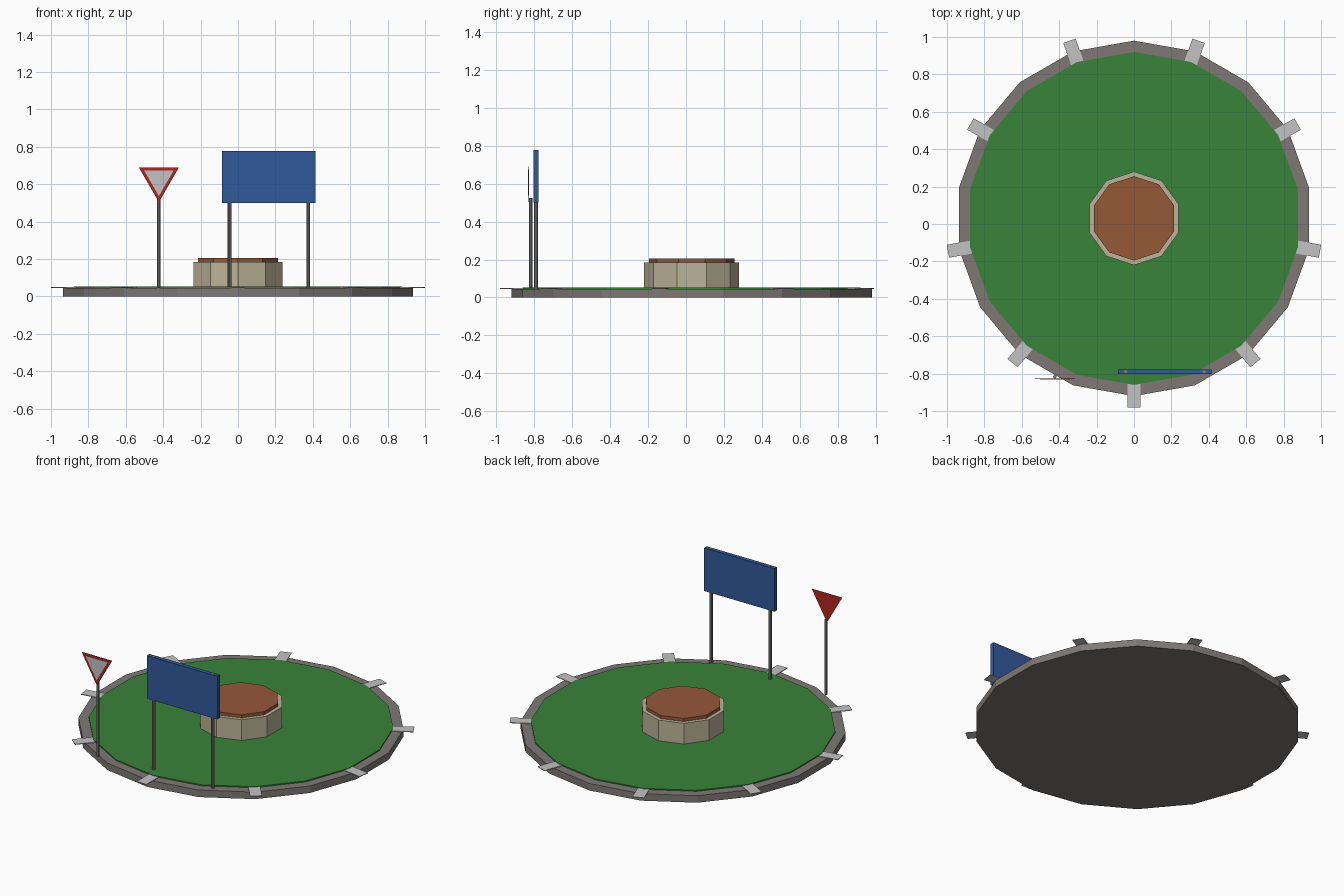
import bpy, bmesh, math
from mathutils import Matrix

if "Cube" in bpy.data.objects:
    bpy.data.objects.remove(bpy.data.objects["Cube"])

CY = 0.03  # centre of the island in y


def material(name, rgb):
    m = bpy.data.materials.new(name)
    m.diffuse_color = (*rgb, 1)
    m.use_nodes = True
    m.node_tree.nodes["Principled BSDF"].inputs["Base Color"].default_value = m.diffuse_color
    return m


GREEN = material("grass green", (0.04, 0.23, 0.04))
KERB = material("kerb grey", (0.21, 0.19, 0.18))
LIGHT = material("light grey", (0.54, 0.54, 0.54))
BLUE = material("board blue", (0.03, 0.10, 0.33))
STONE = material("planter stone", (0.50, 0.45, 0.31))
SOIL = material("soil brown", (0.30, 0.10, 0.04))
RED = material("sign red", (0.45, 0.018, 0.013))
STEEL = material("post steel", (0.20, 0.20, 0.19))


def finish(name, bm, mat):
    bmesh.ops.recalc_face_normals(bm, faces=bm.faces)
    me = bpy.data.meshes.new(name)
    bm.to_mesh(me)
    bm.free()
    me.materials.append(mat)
    ob = bpy.data.objects.new(name, me)
    bpy.context.collection.objects.link(ob)
    return ob


def prism(name, sides, r, x, y, z0, z1, mat):
    """Upright prism with a corner pointing towards +y."""
    bm = bmesh.new()
    ring = [bm.verts.new((x + r * math.sin(2 * math.pi * i / sides),
                          y + r * math.cos(2 * math.pi * i / sides), z0))
            for i in range(sides)]
    base = bm.faces.new(ring)
    ext = bmesh.ops.extrude_face_region(bm, geom=[base], use_keep_orig=True)
    top = [v for v in ext["geom"] if isinstance(v, bmesh.types.BMVert)]
    bmesh.ops.translate(bm, verts=top, vec=(0, 0, z1 - z0))
    return finish(name, bm, mat)


def box(name, lo, hi, mat, turn=None):
    bm = bmesh.new()
    bmesh.ops.create_cube(bm, size=1)
    for v in bm.verts:
        v.co = [(a + b) / 2 + c * (b - a) for a, b, c in zip(lo, hi, v.co)]
    if turn:
        bm.transform(turn)
    return finish(name, bm, mat)


def triangle(name, x, zc, r, y0, y1, mat):
    """Thin downward-pointing triangle plate facing -y."""
    bm = bmesh.new()
    front, back = [[bm.verts.new((x + r * math.sin(a), y, zc - r * math.cos(a)))
                    for a in (0, 2 * math.pi / 3, 4 * math.pi / 3)] for y in (y0, y1)]
    bm.faces.new(front)
    bm.faces.new(back[::-1])
    for i in range(3):
        j = (i + 1) % 3
        bm.faces.new((front[i], back[i], back[j], front[j]))
    return finish(name, bm, mat)


# Round island: kerb slab with a raised lawn
prism("kerb", 18, 0.95, 0, CY, 0, 0.045, KERB)
prism("lawn", 18, 0.89, 0, CY, 0.04, 0.052, GREEN)

# Light plates across the kerb
for i in range(9):
    turn = Matrix.Translation((0, CY, 0)) @ Matrix.Rotation(math.radians(-90 + 40 * i), 4, 'Z')
    box(f"kerb_plate_{i + 1}", (0.885, -0.035, 0.045), (1.01, 0.035, 0.049), LIGHT, turn)

# Central planter
prism("planter", 10, 0.25, 0, CY, 0.045, 0.185, STONE)
prism("planter_soil", 10, 0.225, 0, CY, 0.17, 0.205, SOIL)

# Information board on two posts
box("board", (-0.085, -0.803, 0.50), (0.415, -0.777, 0.777), BLUE)
for i, x in enumerate((-0.045, 0.375)):
    prism(f"board_post_{i + 1}", 8, 0.01, x, -0.79, 0.045, 0.778, STEEL)

# Triangular road sign
prism("sign_post", 8, 0.009, -0.423, -0.817, 0.045, 0.525, STEEL)
triangle("sign_border", -0.423, 0.628, 0.124, -0.829, -0.826, RED)
triangle("sign_face", -0.423, 0.628, 0.092, -0.831, -0.829, LIGHT)
